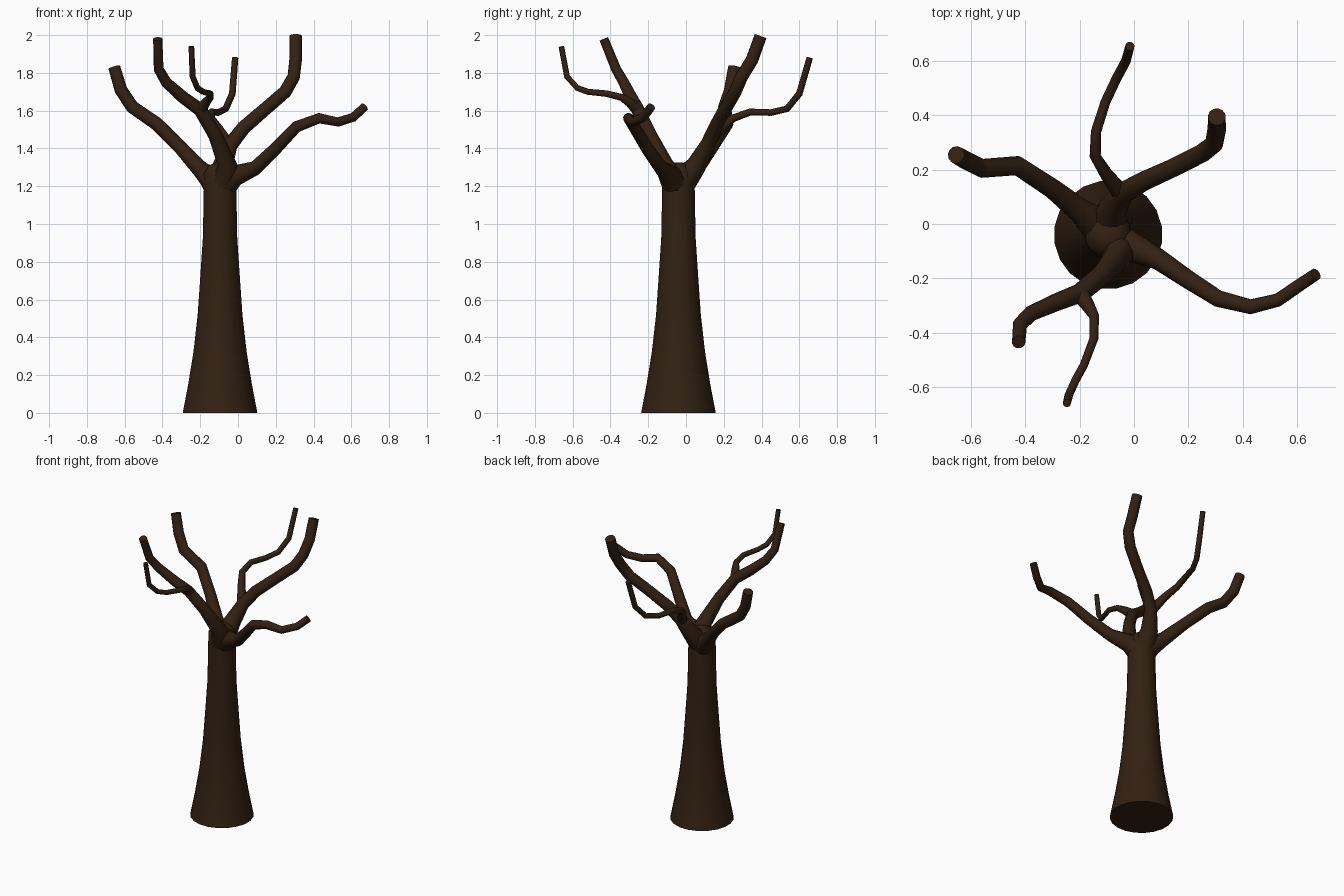
import bpy, bmesh, math
from mathutils import Vector

bark = bpy.data.materials.new("bark")
bark.diffuse_color = (0.032, 0.015, 0.006, 1)


def limb(name, pts, sides=12):
    """Sweep a round section along (x, y, z, radius) points with capped ends."""
    bm = bmesh.new()
    path = [Vector(p[:3]) for p in pts]
    rings, prev_t, side = [], None, None
    for i, p in enumerate(path):
        a = (p - path[i - 1]).normalized() if i else None
        b = (path[i + 1] - p).normalized() if i < len(path) - 1 else None
        t = ((a or b) + (b or a)).normalized()
        if side is None:
            side = t.orthogonal().normalized()
        else:
            side = prev_t.rotation_difference(t) @ side
        prev_t = t
        up = t.cross(side)
        r = pts[i][3]
        rings.append([bm.verts.new(p + r * (math.cos(k * math.tau / sides) * side
                                            + math.sin(k * math.tau / sides) * up))
                      for k in range(sides)])
    for lo, hi in zip(rings, rings[1:]):
        for k in range(sides):
            n = (k + 1) % sides
            bm.faces.new((lo[k], lo[n], hi[n], hi[k]))
    bm.faces.new(rings[0][::-1])
    bm.faces.new(rings[-1])
    bmesh.ops.recalc_face_normals(bm, faces=bm.faces)
    me = bpy.data.meshes.new(name)
    bm.to_mesh(me)
    bm.free()
    me.materials.append(bark)
    ob = bpy.data.objects.new(name, me)
    bpy.context.collection.objects.link(ob)
    bpy.context.view_layer.objects.active = ob
    ob.select_set(True)
    bpy.ops.object.shade_smooth_by_angle(angle=math.radians(60))
    ob.select_set(False)
    return ob


# Flared trunk with a domed crown where the limbs meet
limb("trunk", [(-0.095, -0.04, z, r) for z, r in (
    (0, 0.2), (0.15, 0.171), (0.32, 0.143), (0.52, 0.12), (0.72, 0.106),
    (0.93, 0.092), (1.2, 0.087), (1.27, 0.085), (1.31, 0.06), (1.325, 0.025))], 20)

# Main limbs
limb("left_limb", [
    (-0.11, -0.03, 1.2, 0.075), (-0.15, 0.01, 1.25, 0.062), (-0.2, 0.05, 1.29, 0.045),
    (-0.3, 0.13, 1.40, 0.037), (-0.43, 0.215, 1.53, 0.036), (-0.56, 0.205, 1.62, 0.035),
    (-0.62, 0.235, 1.71, 0.034), (-0.655, 0.255, 1.83, 0.032)])
limb("right_limb", [
    (-0.08, -0.05, 1.2, 0.075), (-0.02, -0.08, 1.255, 0.058), (0.09, -0.13, 1.295, 0.039),
    (0.2, -0.205, 1.40, 0.034), (0.31, -0.275, 1.515, 0.031), (0.43, -0.305, 1.56, 0.028),
    (0.53, -0.28, 1.54, 0.025), (0.61, -0.225, 1.565, 0.024), (0.67, -0.185, 1.62, 0.023)])
limb("back_limb", [
    (-0.1, -0.03, 1.21, 0.078), (-0.08, 0.055, 1.31, 0.054), (-0.04, 0.115, 1.42, 0.04),
    (0.03, 0.155, 1.51, 0.037), (0.14, 0.205, 1.605, 0.035), (0.25, 0.26, 1.70, 0.035),
    (0.295, 0.295, 1.78, 0.034), (0.305, 0.35, 1.87, 0.034), (0.305, 0.395, 1.995, 0.033)])
limb("front_limb", [
    (-0.09, -0.05, 1.2, 0.078), (-0.055, -0.115, 1.31, 0.052), (-0.12, -0.19, 1.47, 0.038),
    (-0.2, -0.255, 1.605, 0.036), (-0.29, -0.29, 1.67, 0.033), (-0.38, -0.33, 1.75, 0.029),
    (-0.42, -0.37, 1.82, 0.027), (-0.425, -0.435, 1.98, 0.025)])

# Thin side twigs
limb("back_twig", [
    (-0.045, 0.11, 1.41, 0.034), (-0.10, 0.18, 1.5, 0.025), (-0.143, 0.25, 1.56, 0.021),
    (-0.14, 0.34, 1.593, 0.019), (-0.105, 0.45, 1.59, 0.018), (-0.065, 0.535, 1.61, 0.018),
    (-0.03, 0.6, 1.69, 0.018), (-0.015, 0.655, 1.88, 0.017)], 10)
limb("front_twig", [
    (-0.2, -0.255, 1.605, 0.034), (-0.17, -0.3, 1.645, 0.025), (-0.147, -0.34, 1.67, 0.019),
    (-0.147, -0.42, 1.69, 0.017), (-0.185, -0.52, 1.70, 0.016), (-0.215, -0.575, 1.72, 0.016),
    (-0.24, -0.63, 1.78, 0.016), (-0.247, -0.66, 1.94, 0.015)], 10)
